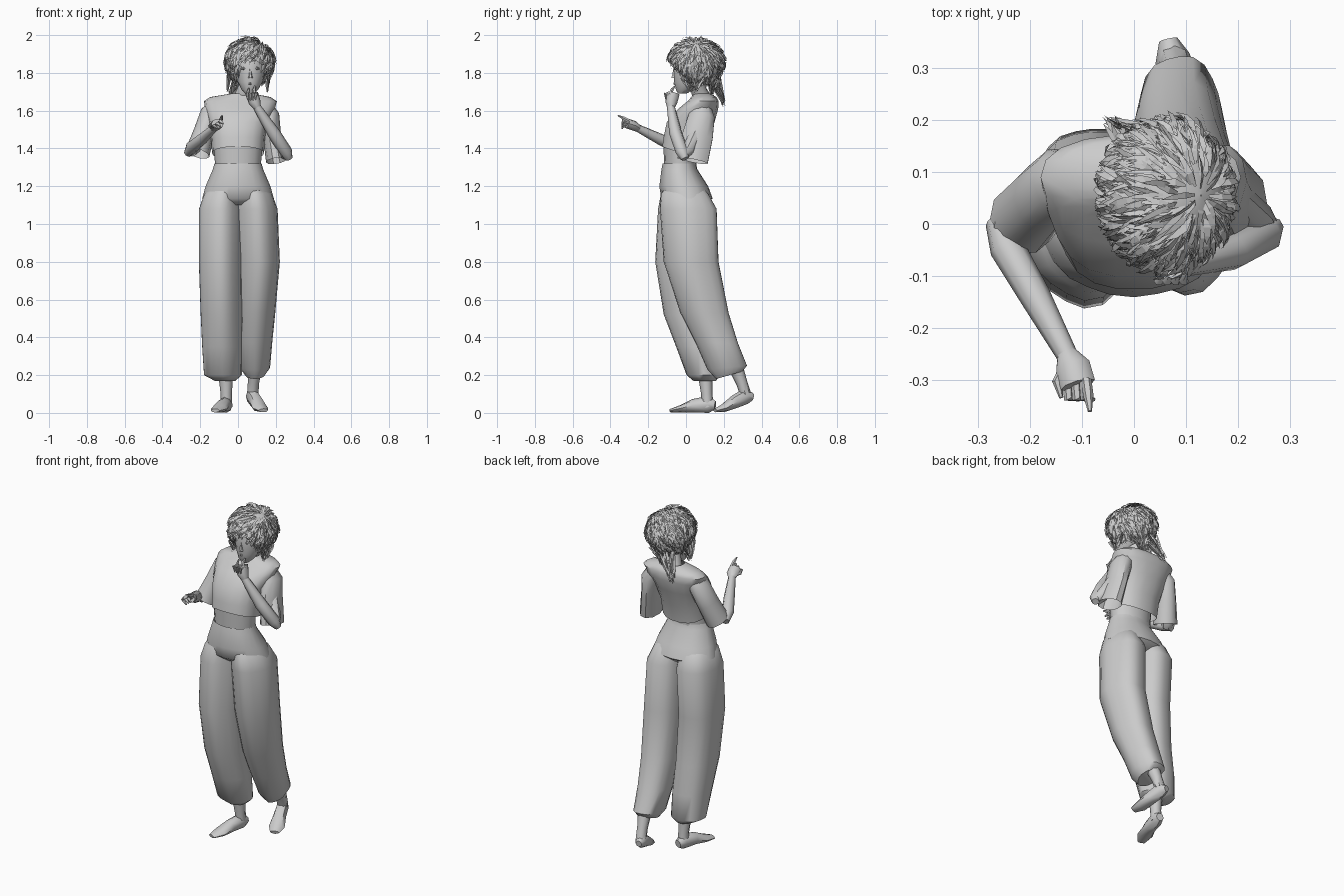
import bpy, math, random
from mathutils import Vector

random.seed(4)
TAU = 2 * math.pi


def make(name, verts, faces, smooth=45):
    me = bpy.data.meshes.new(name)
    me.from_pydata([tuple(v) for v in verts], [], faces)
    me.update()
    ob = bpy.data.objects.new(name, me)
    bpy.context.collection.objects.link(ob)
    if smooth:
        bpy.ops.object.select_all(action='DESELECT')
        ob.select_set(True)
        bpy.context.view_layer.objects.active = ob
        bpy.ops.object.shade_smooth_by_angle(angle=math.radians(smooth))
    return ob


def skin(name, rings, caps=(True, True), smooth=45):
    n = len(rings[0])
    verts = [v for r in rings for v in r]
    faces = [(i * n + j, i * n + (j + 1) % n, (i + 1) * n + (j + 1) % n, (i + 1) * n + j)
             for i in range(len(rings) - 1) for j in range(n)]
    if caps[0]:
        faces.append(tuple(reversed(range(n))))
    if caps[1]:
        faces.append(tuple(range(len(verts) - n, len(verts))))
    return make(name, verts, faces, smooth)


def loft(name, sections, n=16, power=1.0, fold=0.0, folds=5, caps=(True, True)):
    """Level sections from low to high: x, y, z, rx, ry, optional back tilt."""
    rings = []
    for s in sections:
        x, y, z, rx, ry = s[:5]
        tilt = s[5] if len(s) > 5 else 0
        ring = []
        for j in range(n):
            a = TAU * j / n
            c, d = math.cos(a), math.sin(a)
            k = 1 + fold * math.cos(folds * a + 0.7)
            ring.append((x + rx * k * math.copysign(abs(c) ** power, c),
                         y + ry * k * math.copysign(abs(d) ** power, d), z + tilt * d))
        rings.append(ring)
    return skin(name, rings, caps)


def tube(name, pts, ref=(0, 1, 0), n=8, caps=(True, True)):
    """Sections across a path: x, y, z, side radius, other radius."""
    P = [Vector(p[:3]) for p in pts]
    rings = []
    for i, p in enumerate(P):
        t = (P[min(i + 1, len(P) - 1)] - P[max(i - 1, 0)]).normalized()
        s = t.cross(Vector(ref)).normalized()
        u = s.cross(t)
        a, b = pts[i][3], pts[i][-1]
        rings.append([p + s * a * math.cos(TAU * j / n) - u * b * math.sin(TAU * j / n)
                      for j in range(n)])
    return skin(name, rings, caps)


# trousers: smooth hips running into two ballooning legs
loft("trouser_hips", [(0, .005, 1.1, .14, .09), (0, .005, 1.135, .188, .135), (0, -.012, 1.2, .17, .128),
                      (0, -.035, 1.29, .132, .094), (0, -.035, 1.32, .124, .088)], 24, .95, .012, 8,
     caps=(True, False))
loft("trouser_leg_front", [(-.07, .1, .17, .055, .06), (-.082, .095, .2, .1, .09), (-.086, .065, .35, .106, .115),
                           (-.09, .02, .52, .11, .135), (-.096, -.012, .8, .114, .148),
                           (-.095, .005, 1.08, .114, .15), (-.088, -.005, 1.16, .092, .125),
                           (-.06, -.01, 1.22, .06, .08)], 20, 1, .03)
loft("trouser_leg_back", [(.09, .23, .2, .05, .07, .02), (.088, .22, .24, .08, .105, .01),
                          (.087, .165, .37, .092, .112), (.095, .1, .53, .1, .128), (.109, .03, .8, .11, .145),
                          (.098, .015, 1.08, .109, .15), (.088, -.005, 1.16, .09, .125),
                          (.06, -.01, 1.22, .06, .08)], 20, 1, .03)

# bare midriff, shirt body and neck
loft("midriff", [(0, -.03, 1.3, .12, .085), (0, -.03, 1.42, .13, .09)], caps=(False, False))
loft("shirt_body", [(0, -.015, 1.375, .138, .112, -.035), (0, -.003, 1.45, .142, .117, -.01),
                    (0, .025, 1.54, .155, .128), (.01, .065, 1.61, .185, .107),
                    (.013, .09, 1.65, .193, .083), (.012, .095, 1.672, .16, .068),
                    (.02, .085, 1.69, .06, .045)], 18, .85, caps=(False, False))
tube("neck", [(.02, .09, 1.66, .048), (.035, .07, 1.7, .043), (.05, .06, 1.74, .043)], n=10, caps=(False, False))

# loose sleeves
tube("sleeve_reaching_arm", [(-.11, .085, 1.63, .04, .05), (-.145, .08, 1.585, .055, .068),
                             (-.178, .05, 1.49, .056, .07), (-.215, .008, 1.375, .066, .07)],
     n=10, caps=(False, False))
tube("sleeve_bent_arm", [(.13, .085, 1.63, .045), (.165, .083, 1.57, .055, .072),
                         (.18, .062, 1.47, .048, .085), (.203, .035, 1.335, .055, .085)],
     n=10, caps=(False, False))

# arms
tube("upper_arm_reaching", [(-.18, .06, 1.52, .036), (-.235, .01, 1.4, .036), (-.248, -.02, 1.385, .03)])
tube("forearm_reaching", [(-.262, .005, 1.378, .025), (-.245, -.045, 1.405, .034),
                          (-.19, -.14, 1.45, .03), (-.125, -.26, 1.51, .02)], ref=(0, 0, 1))
tube("upper_arm_bent", [(.18, .06, 1.5, .036), (.235, .01, 1.39, .036), (.255, -.02, 1.365, .03)])
tube("forearm_bent", [(.27, -.005, 1.345, .02), (.255, -.02, 1.38, .034), (.19, -.055, 1.48, .034),
                      (.1, -.08, 1.62, .021)])


def hand(name, palm, fingers, ref):
    tube(name + "_palm", palm, ref)
    for k, f in enumerate(fingers):
        r = .01
        tube(f"{name}_finger_{k + 1}", [f[0] + (r,), f[1] + (r,), f[2] + (.004,)], ref, 6)


# outstretched hand, fingers half curled and one pointing
hand("reaching_hand", [(-.13, -.25, 1.505, .02), (-.118, -.275, 1.52, .034, .026), (-.108, -.31, 1.532, .034, .026)],
     [((-.128 + .016 * k, -.3, 1.515 + .012 * k), (-.126 + .016 * k, -.335, 1.52 + .012 * k),
       (-.105 + .014 * k, -.338, 1.505 + .012 * k)) for k in range(3)]
     + [((-.092, -.3, 1.545), (-.088, -.33, 1.56), (-.085, -.361, 1.575)),
        ((-.13, -.27, 1.51), (-.148, -.305, 1.52), (-.14, -.335, 1.525))], (0, 0, 1))
# hand curled against the chin
hand("chin_hand", [(.103, -.08, 1.615, .02), (.088, -.078, 1.645, .032, .032), (.075, -.07, 1.69, .032, .036)],
     [((.052 + .015 * k, -.085, 1.685), (.048 + .016 * k, -.11, 1.69), (.054 + .012 * k, -.105, 1.655))
      for k in range(4)]
     + [((.06, -.085, 1.66), (.05, -.08, 1.69), (.058, -.075, 1.72)),
        ((.09, -.085, 1.68), (.085, -.075, 1.71), (.09, -.06, 1.73))], (0, 1, 0))

# ankles and feet, one flat and one with the heel raised
tube("ankle_front", [(-.062, .115, .03, .032), (-.062, .11, .1, .03), (-.066, .1, .22, .04)])
tube("foot_front", [(-.055, .155, .04, .022), (-.062, .12, .045, .034, .045), (-.08, .04, .038, .036, .036),
                    (-.1, -.025, .022, .044, .02), (-.12, -.08, .012, .024, .01)], ref=(0, 0, 1))
tube("ankle_back", [(.078, .315, .1, .03), (.082, .295, .16, .03), (.09, .26, .25, .04)])
tube("foot_back", [(.066, .355, .085, .018), (.074, .32, .09, .034, .042), (.095, .26, .06, .036, .036),
                   (.118, .2, .026, .044, .022), (.135, .155, .013, .026, .01)], ref=(0, 0, 1))

# head and face
loft("head", [(.062, -.02, 1.69, .022, .022), (.063, -.008, 1.71, .043, .045), (.064, .015, 1.75, .065, .077),
              (.065, .03, 1.8, .08, .096), (.062, .045, 1.87, .092, .112), (.06, .055, 1.93, .08, .095),
              (.06, .06, 1.965, .04, .05)])
loft("nose", [(.066, -.066, 1.772, .013, .014), (.066, -.064, 1.785, .009, .012), (.065, -.06, 1.82, .005, .008)], 6)
tube("lips", [(.045, -.045, 1.742, .003), (.064, -.06, 1.744, .007), (.083, -.045, 1.742, .003)], n=6)
for side in (-1, 1):
    x = .065 + .034 * side
    tube("eye", [(x - .015, -.052 + .008 * (side < 0), 1.822, .003), (x, -.056, 1.824, .009),
                 (x + .015, -.052 + .008 * (side > 0), 1.822, .003)], n=6)

# hair: an open cap plus many tapering locks sweeping out from the crown
centre, radii = Vector((.063, .055, 1.853)), Vector((.13, .147, .132))
crown = Vector((.55, .0, .83)).normalized()
e1 = crown.cross(Vector((0, 1, 0))).normalized()
e2 = crown.cross(e1)


def direction(theta, phi):
    return crown * math.cos(theta) + (e1 * math.cos(phi) + e2 * math.sin(phi)) * math.sin(theta)


def on_scalp(d, k=1.0):
    # the hair narrows towards the nape
    n = 1 + min(0, d.z) * .14
    return centre + Vector((d.x * radii.x * n, d.y * radii.y * n, d.z * radii.z)) * k


def is_face(d):
    return d.y < -.3 and d.z < .06 and abs(d.x - .03) < .5


cap_v, cap_f = [], []
for i in range(15):
    for j in range(28):
        cap_v.append(on_scalp(direction(.01 + i * .19, TAU * j / 28), .92))
for i in range(14):
    for j in range(28):
        f = (i * 28 + j, (i + 1) * 28 + j, (i + 1) * 28 + (j + 1) % 28, i * 28 + (j + 1) % 28)
        d = direction(.1 + i * .19, TAU * (j + .5) / 28)
        if not is_face(d) and d.z > -.8:
            cap_f.append(f)
make("hair_cap", cap_v, cap_f, 60)

lock_v, lock_f = [], []


def lock(points, side, width):
    b = len(lock_v)
    for p, w in zip(points[:-1], (.4, 1, .75)):
        lock_v.extend((p - side * width * w, p + side * width * w))
    lock_v.append(points[-1])
    lock_f.extend([(b, b + 1, b + 3, b + 2), (b + 2, b + 3, b + 5, b + 4), (b + 4, b + 5, b + 6)])


for k in range(1700):
    theta = math.acos(1 - 1.8 * random.random())
    phi, length, bend = random.random() * TAU, random.uniform(.35, .65), random.uniform(-.25, .25)
    root, lift = random.uniform(.86, .97), random.uniform(.05, .17)
    ds = [direction(theta + length * t, phi + bend * t) for t in (0, .33, .66, 1)]
    if any(is_face(d) for d in ds[:3]) or any(d.z < -.9 for d in ds):
        continue
    pts = [on_scalp(d, root + lift * t) for d, t in zip(ds, (0, .6, .85, 1))]
    side = (pts[2] - pts[0]).cross(ds[1]).normalized()
    side = (side + ds[1] * random.uniform(-.8, .8)).normalized()
    lock(pts, side, random.uniform(.004, .008))


def hanging(count, start, end, spread, width):
    """Wispy locks falling from one place to another."""
    for _ in range(count):
        a = Vector(start) + Vector([random.uniform(-s, s) for s in spread])
        b = Vector(end) + Vector([random.uniform(-s, s) * .4 for s in spread])
        lock([a, a.lerp(b, .3), a.lerp(b, .65), b],
             Vector((random.uniform(-1, 1), random.uniform(-1, 1), .1)).normalized(), width)


hanging(45, (.01, .165, 1.76), (-.045, .2, 1.635), (.04, .025, .04), .007)
hanging(50, (.06, .15, 1.76), (.05, .135, 1.69), (.08, .03, .03), .007)
hanging(30, (-.045, .04, 1.79), (-.055, .04, 1.705), (.012, .07, .03), .007)
hanging(30, (.16, .04, 1.79), (.155, .04, 1.705), (.012, .07, .03), .007)
make("hair_locks", lock_v, lock_f, 0)
